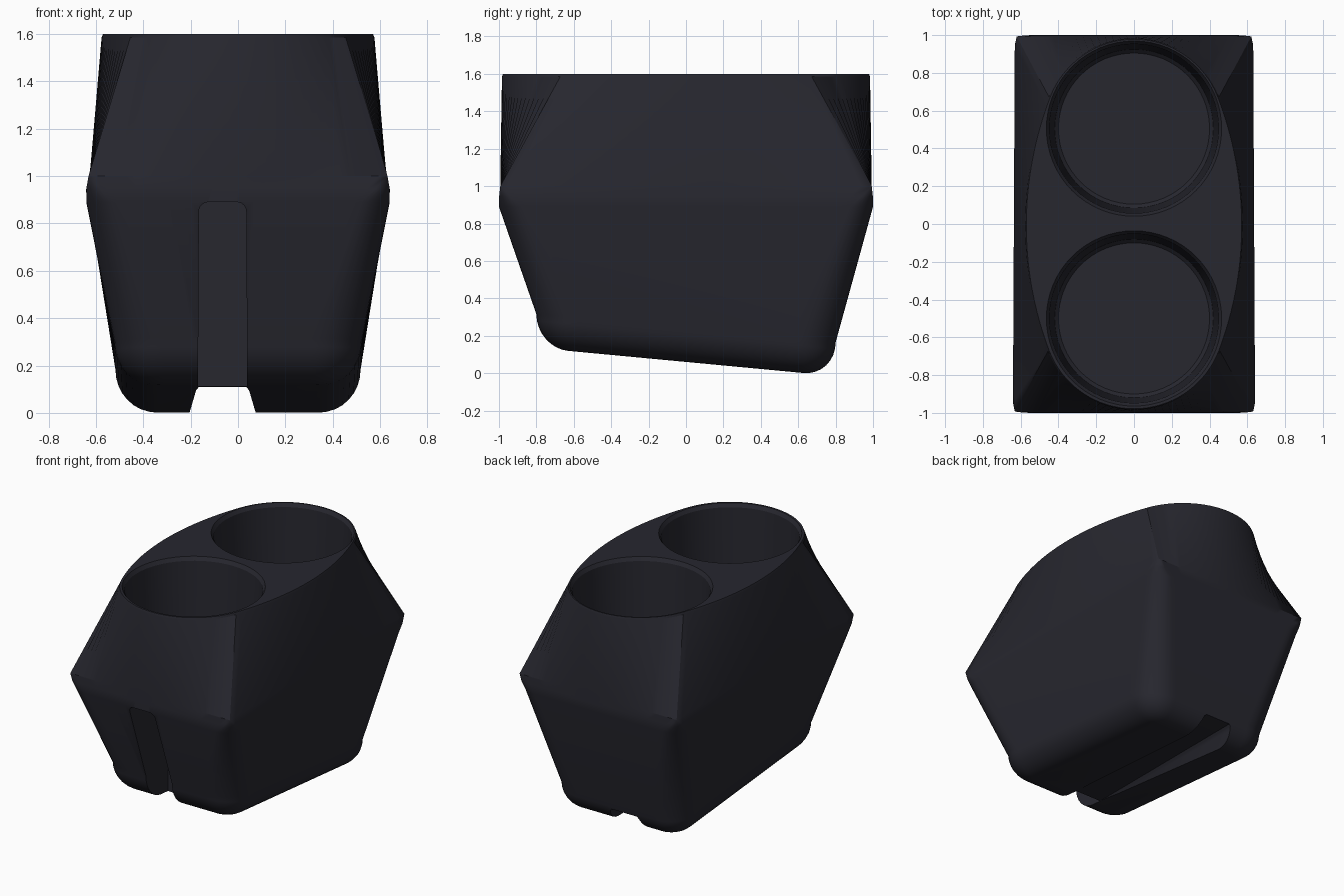
import bpy, bmesh, math
from mathutils import Vector

cube = bpy.data.objects.get("Cube")
if cube:
    bpy.data.objects.remove(cube)

# Single dark plastic colour
COLOR = (0.02, 0.02, 0.028, 1)
plastic = bpy.data.materials.new("dark_plastic")
plastic.use_nodes = True
plastic.diffuse_color = COLOR
bsdf = next(n for n in plastic.node_tree.nodes if n.type == "BSDF_PRINCIPLED")
bsdf.inputs["Base Color"].default_value = COLOR

SIDE, CORNER = 16, 8      # segments per straight run and per rounded corner


def make_object(name, bm):
    bmesh.ops.recalc_face_normals(bm, faces=bm.faces)
    mesh = bpy.data.meshes.new(name)
    bm.to_mesh(mesh)
    bm.free()
    mesh.materials.append(plastic)
    obj = bpy.data.objects.new(name, mesh)
    bpy.context.collection.objects.link(obj)
    return obj


def full_ring(quarter):
    """Mirror a quarter outline (from +x to +y) into a closed loop."""
    half = quarter + [(-x, y) for x, y in quarter[-2::-1]]
    return half + [(x, -y) for x, y in half[-2:0:-1]]


def rounded_rect(a, b, r):
    side = [(a, (b - r) * i / SIDE) for i in range(SIDE)]
    turn = [(a - r + r * math.cos(t), b - r + r * math.sin(t))
            for t in (math.pi / 2 * i / CORNER for i in range(CORNER + 1))]
    end = [((a - r) * (1 - i / SIDE), b) for i in range(1, SIDE + 1)]
    return full_ring(side + turn + end)


def oval(a, r, c=0.5):
    """Two end arcs of radius r joined by long tangent side arcs."""
    big = (a * a + c * c - r * r) / (2 * (a - r))
    join = math.atan2(c, big - a)
    side = [(a - big + big * math.cos(join * i / SIDE), big * math.sin(join * i / SIDE))
            for i in range(SIDE)]
    turn = [(r * math.cos(join), c + r * math.sin(join))] * (CORNER + 1)
    end = [(r * math.cos(t), c + r * math.sin(t))
           for t in (join + (math.pi / 2 - join) * i / SIDE for i in range(1, SIDE + 1))]
    return full_ring(side + turn + end)


def loft(name, rings):
    bm = bmesh.new()
    loops = [[bm.verts.new(p) for p in ring] for ring in rings]
    for low, high in zip(loops, loops[1:]):
        for i in range(len(low)):
            j = (i + 1) % len(low)
            bm.faces.new((low[i], low[j], high[j], high[i]))
    bm.faces.new(loops[0])
    bm.faces.new(loops[-1])
    bmesh.ops.remove_doubles(bm, verts=bm.verts, dist=0.0005)
    return make_object(name, bm)


def at_height(ring, z, slope=0.0):
    return [(x * (1 - 0.008 * y), y, z + slope * y) for x, y in ring]


# Body: sloped rounded base, flared walls, then a blend from rectangle to oval
rings = []
FILLET, STEPS = 0.18, 8
for i in range(STEPS + 1):
    t = math.pi / 2 * i / STEPS
    inset = FILLET * (1 - math.sin(t)) * 0.95
    lift = FILLET * (1 - math.cos(t))
    rings.append(at_height(rounded_rect(0.52 - inset, 0.80 - inset, 0.19 - inset * 0.9),
                           0.06 + lift, -0.094))
rings += [
    at_height(rounded_rect(0.636, 1.0, 0.12), 0.89),
    at_height(rounded_rect(0.636, 0.999, 0.06), 0.945),
    at_height(rounded_rect(0.626, 0.993, 0.0), 1.0),
    at_height(oval(0.576, 0.484), 1.585),
    at_height(oval(0.570, 0.478), 1.6),
]
body = loft("cup_holder_body", rings)


# Cutters
def cup_cutter(y):
    profile = [(0.40, 0.95), (0.42, 0.97), (0.448, 1.575), (0.464, 1.6), (0.464, 1.7)]
    n = 64
    return loft("cup_cutter", [[(r * math.cos(math.tau * i / n), y + r * math.sin(math.tau * i / n), z)
                                for i in range(n)] for r, z in profile])


def slot_cutter(outline, y0, y1):
    return loft("slot_cutter", [[(x, y, z) for x, z in outline] for y in (y0, y1)])


MID, HALF, ROUND, TOP = -0.065, 0.1, 0.04, 0.89
arch = [(MID + HALF + 0.004, 0.1)]
for sign, start in ((1, 0), (-1, math.pi / 2)):
    for i in range(7):
        t = start + math.pi / 2 * i / 6
        arch.append((MID + sign * (HALF - ROUND) + ROUND * math.cos(t),
                     TOP - ROUND + ROUND * math.sin(t)))
arch.append((MID - HALF - 0.004, 0.1))
channel = [(MID + s * w, z) for s, w, z in
           ((-1, 0.155, -0.1), (-1, 0.14, 0.0), (-1, 0.112, 0.095), (-1, 0.1, 0.11),
            (1, 0.1, 0.11), (1, 0.112, 0.095), (1, 0.14, 0.0), (1, 0.155, -0.1))]

cutters = [cup_cutter(0.505), cup_cutter(-0.5),
           slot_cutter(arch, -1.2, -0.55),
           slot_cutter(channel, -1.2, 1.2)]

bpy.ops.object.select_all(action="DESELECT")
bpy.context.view_layer.objects.active = body
body.select_set(True)
for cutter in cutters:
    cutter.hide_render = True
    cut = body.modifiers.new("cut", "BOOLEAN")
    cut.operation = "DIFFERENCE"
    cut.solver = "EXACT"
    cut.object = cutter
    bpy.ops.object.modifier_apply(modifier=cut.name)
for cutter in cutters:
    bpy.data.objects.remove(cutter)

bpy.ops.object.shade_smooth_by_angle(angle=math.radians(25))
